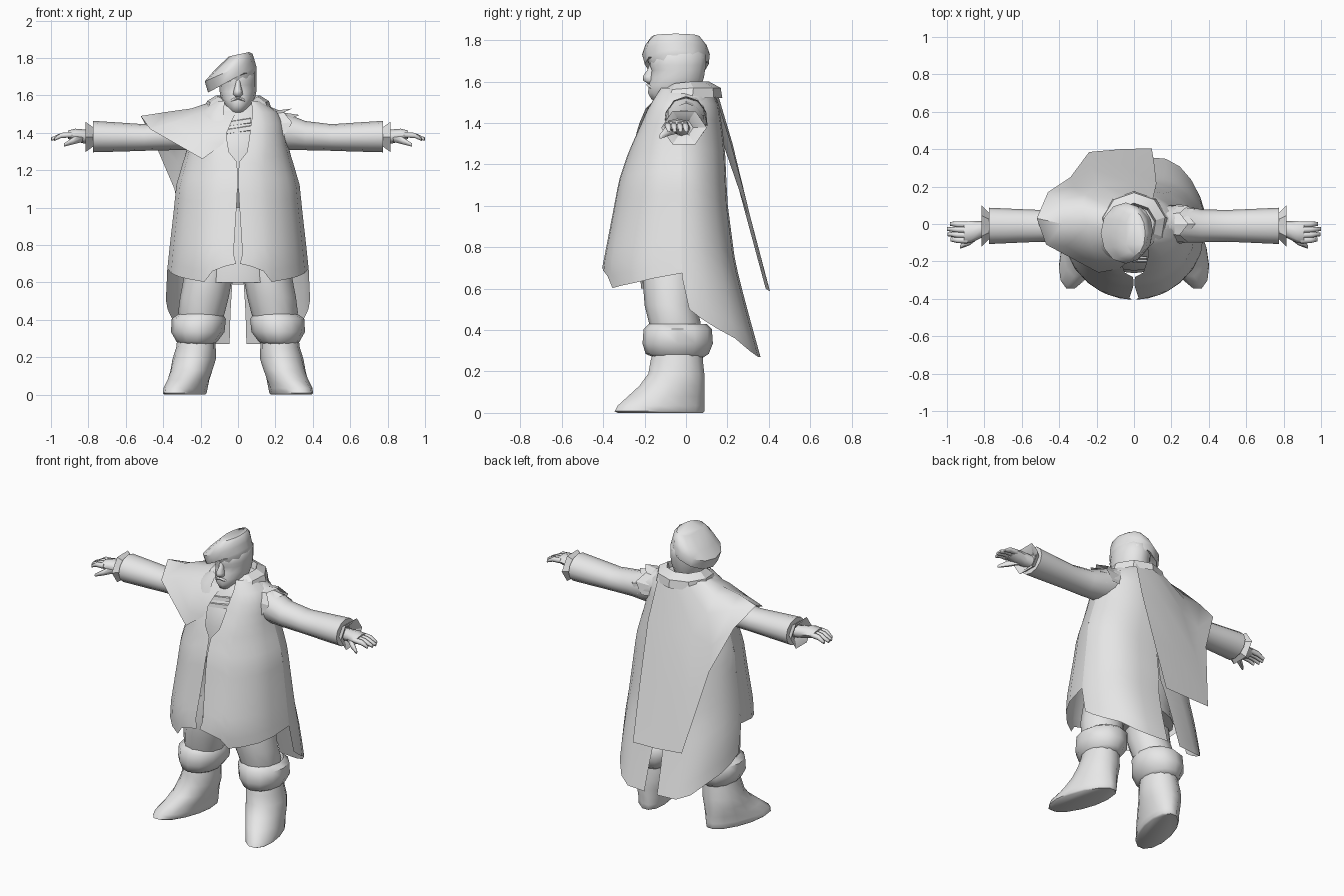
import bpy, bmesh, math

grey = bpy.data.materials.new("plain_grey")
grey.diffuse_color = (0.8, 0.8, 0.8, 1)


def finish(name, bm, angle=40):
    bmesh.ops.remove_doubles(bm, verts=bm.verts, dist=0.0005)
    bmesh.ops.recalc_face_normals(bm, faces=bm.faces)
    me = bpy.data.meshes.new(name)
    bm.to_mesh(me)
    bm.free()
    me.materials.append(grey)
    ob = bpy.data.objects.new(name, me)
    bpy.context.collection.objects.link(ob)
    bpy.ops.object.select_all(action='DESELECT')
    ob.select_set(True)
    bpy.context.view_layer.objects.active = ob
    bpy.ops.object.shade_smooth_by_angle(angle=math.radians(angle))
    return ob


def loft(name, rows, closed=True, caps=True, angle=40):
    """Skin a list of equal-length point rows."""
    bm = bmesh.new()
    vs = [[bm.verts.new(p) for p in r] for r in rows]
    n = len(rows[0])
    for a, b in zip(vs, vs[1:]):
        for i in range(n if closed else n - 1):
            j = (i + 1) % n
            bm.faces.new((a[i], a[j], b[j], b[i]))
    if closed and caps:
        bm.faces.new(vs[0])
        bm.faces.new(vs[-1])
    return finish(name, bm, angle)


def oval(xl, xr, yf, yb, zl, zr=None, n=14):
    """Level or sideways-tilted oval from its left/right and front/back limits."""
    zr = zl if zr is None else zr
    pts = []
    for i in range(n):
        a = 2 * math.pi * i / n
        c, s = math.cos(a), math.sin(a)
        pts.append(((xl + xr) / 2 + (xr - xl) / 2 * c, (yf + yb) / 2 + (yb - yf) / 2 * s,
                    (zl + zr) / 2 + (zr - zl) / 2 * c))
    return pts


def hoop(x, y, z, ry, rz, n=10, a0=0, a1=360):
    """Upright oval facing sideways."""
    full = a1 - a0 == 360
    angs = [math.radians(a0 + (a1 - a0) * i / (n if full else n - 1)) for i in range(n)]
    return [(x, y + ry * math.cos(a), z + rz * math.sin(a)) for a in angs]


def sample(table, z):
    """Interpolate a table sorted by falling z."""
    for a, b in zip(table, table[1:]):
        if z >= b[0]:
            f = min(max((a[0] - z) / (a[0] - b[0]), 0), 1)
            return [p + (q - p) * f for p, q in zip(a[1:], b[1:])]
    return table[-1][1:]


# Coat outline: z, half width, front y, back y, front gap, back gap
coat = [(1.57, .12, -.12, .12, .07, 0), (1.54, .19, -.14, .14, .08, 0),
        (1.48, .24, -.18, .16, .075, 0), (1.3, .275, -.26, .185, .05, 0),
        (1.24, .295, -.285, .19, .003, 0), (1.12, .33, -.325, .195, .002, 0),
        (1.0, .342, -.347, .202, .008, 0), (.75, .37, -.395, .235, .024, .004),
        (.7, .375, -.405, .245, .01, .02), (.6, .385, -.395, .27, .01, .03),
        (.45, .388, -.38, .31, .01, .04), (.27, .385, -.37, .36, .01, .045)]
# Hem height by angle round the body, from front centre to back centre
front_hem = [(0, .7), (10, .685), (20, .66), (27, .603), (40, .615), (55, .63), (70, .65), (92, .675)]
back_hem = [(92, .66), (98, .5), (108, .455), (120, .41), (137, .36), (152, .3), (166, .27), (180, .27)]


def coat_panel(name, hem, side):
    rows = []
    for deg, low in hem:
        t = math.radians(deg)
        row = []
        for k in range(17):
            z = 1.57 + (low - 1.57) * k / 16
            w, yf, yb, gf, gb = sample(coat, z)
            g = gf if deg < 92 else gb
            s, c = math.sin(t), math.cos(t)
            if c < 0:   # the tails are boxier lower down
                s = max(s, 0) ** (1 - .3 * min(max((1.4 - z) / .4, 0), 1))
                if deg == 180:
                    s = 0
            y = -.03 + (yf + .03) * c if c > 0 else -.03 - (yb + .03) * c
            row.append((side * (g * (1 - s) + w * s), y, z))
        rows.append(row)
    loft(name, rows, closed=False)


def leg(name, side, rings):
    loft(name, [oval(side * cx - rx, side * cx + rx, yf, yb, z, n=12)
                for z, cx, rx, yf, yb in rings], angle=50)


for side, tag in ((1, "left"), (-1, "right")):
    coat_panel("coat_front_" + tag, front_hem, side)
    coat_panel("coat_tail_" + tag, back_hem, side)

    # Sleeve, wide at the shoulder
    loft("sleeve_" + tag, [hoop(side * x, y, z, ry, rz, 12) for x, y, z, ry, rz in
         [(.17, 0, 1.43, .1, .11), (.26, 0, 1.405, .1, .098), (.36, -.01, 1.385, .088, .078),
          (.5, -.01, 1.375, .085, .071), (.62, -.01, 1.377, .09, .077), (.775, -.01, 1.38, .097, .084)]])
    # Flared cuff
    loft("cuff_" + tag, [hoop(side * x, -.01, 1.378, r, r * .85, 6) for x, r in
         [(.765, .06), (.815, .11), (.805, .08), (.78, .045)]], angle=20)
    # Hand with fingers and thumb
    loft("palm_" + tag, [hoop(side * x, y, z, ry, rz, 8) for x, y, z, ry, rz in
         [(.77, -.02, 1.375, .042, .038), (.82, -.03, 1.38, .046, .038), (.87, -.042, 1.388, .058, .034),
          (.91, -.045, 1.39, .056, .022)]], angle=60)
    for i in range(4):
        y = -.088 + i * .028
        tip = (.98, .997, 1.0, .985)[i]
        loft("finger_%s_%d" % (tag, i), [hoop(side * x, yy, z, r, r, 6) for x, yy, z, r in
             [(.89, y, 1.39, .017), (.945, y + .002, 1.386, .016), (tip, y + .005, 1.366, .01)]], angle=70)
    loft("thumb_" + tag, [hoop(side * x, y, z, r, r, 6) for x, y, z, r in
         [(.83, -.05, 1.375, .027), (.88, -.093, 1.358, .022), (.93, -.122, 1.335, .01)]], angle=70)

    # Trouser leg
    leg("trouser_" + tag, side, [(.8, .13, .12, -.2, .08), (.65, .155, .13, -.21, .06), (.52, .18, .13, -.2, .05),
                                 (.44, .195, .125, -.18, .07), (.38, .2, .11, -.17, .07)])
    # Folded boot top
    leg("boot_fold_" + tag, side, [(.37, .21, .1, -.16, .08), (.43, .2, .12, -.18, .1), (.405, .21, .145, -.205, .125),
                                   (.335, .215, .143, -.21, .13), (.285, .22, .11, -.195, .11),
                                   (.265, .22, .09, -.15, .08)])
    # Boot shaft running down into an outward-turned foot
    rows = []
    for z, cx, rx, yf, yb, turn in [
            (.33, .22, .1, -.15, .08, 0), (.25, .225, .106, -.175, .085, 0), (.19, .235, .116, -.185, .092, .005),
            (.13, .25, .112, -.23, .094, .016), (.08, .262, .108, -.285, .094, .034),
            (.035, .27, .105, -.335, .094, .05), (.008, .273, .103, -.35, .094, .05), (0, .273, .095, -.335, .088, .05)]:
        rows.append([(x + side * turn * (-.08 - y) / .2, y, z)
                     for x, y, z in oval(side * cx - rx, side * cx + rx, yf, yb, z, n=14)])
    loft("boot_" + tag, rows, angle=50)

# Shirt and body under the coat
body = []
for z in (1.56, 1.53, 1.48, 1.4, 1.3, 1.2, 1.1, 1.0, .8, .66, .6):
    w, yf, yb, _, _ = sample(coat, z)
    k = .95 if z > 1.25 else .85 if z > .7 else .7
    kf = .96 if z > 1.25 else .8 if z > 1.05 else .55
    body.append(oval(-w * k, w * k, yf * kf, yb * k * .95, z, n=20))
loft("body", body)

# Thin bands across the chest
for z in (1.415, 1.455):
    yf = sample(coat, z)[1] * .96
    loft("chest_band", [[(x, yf + .006 + dy, z + dz + x * .15) for x in (-.08, -.03, .03, .07)]
                        for dy, dz in ((.004, .014), (-.007, .011), (-.012, -.011), (.0, -.014))], closed=False)

# Coat collar, open at the front and pointed behind the neck
collar = []
for r, z, yo in ((.105, 1.53, -.01), (.118, 1.6, .0), (.168, 1.57, .008), (.185, 1.52, 0)):
    collar.append([(r * math.sin(math.radians(a)), yo - r * .95 * math.cos(math.radians(a)),
                    z - .035 * math.cos(math.radians(a)) ** 2 * (abs(a - 180) > 90))
                   for a in (28, 62, 100, 140, 180, 220, 260, 298, 332)])
loft("collar", collar, closed=False, angle=25)

# Layered frill on the uncovered shoulder
for x0, x1, r, low in ((.2, .33, .105, 1.39), (.17, .29, .125, 1.405)):
    inner = hoop(x0, 0, 1.41, .1, .105, 7, -10, 190)
    outer = [(x - (.045 if i % 2 == 0 else 0), y, z)
             for i, (x, y, z) in enumerate(hoop(x1, 0, low, r * .85, r, 7, -10, 190))]
    loft("shoulder_frill", [inner, outer], closed=False, angle=20)

# Cape over one shoulder: columns from neck to edge, going back to front
cape = [
    [(.1, .13, 1.57), (.12, .215, 1.3), (.11, .31, .95), (.095, .405, .59)],
    [(0, .145, 1.57), (-.03, .225, 1.3), (-.05, .31, .95), (-.07, .4, .59)],
    [(-.08, .13, 1.57), (-.19, .21, 1.3), (-.23, .3, .95), (-.24, .385, .6)],
    [(-.12, .08, 1.57), (-.26, .16, 1.42), (-.32, .2, 1.24), (-.34, .25, 1.1)],
    [(-.13, .03, 1.57), (-.28, .1, 1.52), (-.4, .125, 1.46), (-.46, .17, 1.38)],
    [(-.12, -.03, 1.56), (-.25, -.01, 1.53), (-.38, 0, 1.512), (-.52, .03, 1.49)],
    [(-.1, -.1, 1.54), (-.23, -.12, 1.5), (-.36, -.12, 1.45), (-.47, -.11, 1.42)],
    [(-.06, -.13, 1.53), (-.13, -.19, 1.45), (-.18, -.24, 1.35), (-.19, -.26, 1.26)],
    [(0, -.135, 1.53), (-.03, -.195, 1.47), (-.06, -.225, 1.4), (-.08, -.24, 1.34)]]
loft("cape", cape, closed=False, angle=50)

# Head, with chin and beard pushed forward
loft("head", [oval(-w, w, yf, yb, z) for z, w, yf, yb in
     [(1.48, .08, -.1, .06), (1.515, .05, -.17, .06), (1.545, .072, -.187, .065), (1.58, .09, -.183, .075),
      (1.62, .098, -.172, .09), (1.655, .1, -.168, .095), (1.68, .1, -.178, .1), (1.73, .1, -.165, .1),
      (1.77, .07, -.1, .06)]], angle=60)
# Nose
loft("nose", [oval(-w, w, yf, -.14, z, n=8) for z, w, yf in
     [(1.59, .014, -.182), (1.605, .026, -.207), (1.625, .023, -.209), (1.655, .015, -.188), (1.685, .014, -.175)]],
     angle=70)
# Moustache
loft("moustache", [hoop(x, y, z, r, r * .7, 6) for x, y, z, r in
     [(-.05, -.15, 1.566, .006), (-.025, -.174, 1.578, .012), (0, -.182, 1.585, .01),
      (.025, -.174, 1.578, .012), (.05, -.15, 1.566, .006)]], angle=70)

# Slouched cap hanging to one side
loft("cap", [oval(xl, xr, yf, yb, zl, zr, n=12) for xl, xr, yf, yb, zl, zr in
     [(-.1, .095, -.175, .095, 1.66, 1.7), (-.108, .1, -.185, .102, 1.67, 1.735),
      (-.16, .098, -.2, .11, 1.615, 1.755), (-.178, .088, -.212, .115, 1.675, 1.79),
      (-.13, .078, -.197, .1, 1.73, 1.822), (-.05, .06, -.165, .065, 1.808, 1.832)]], angle=45)
